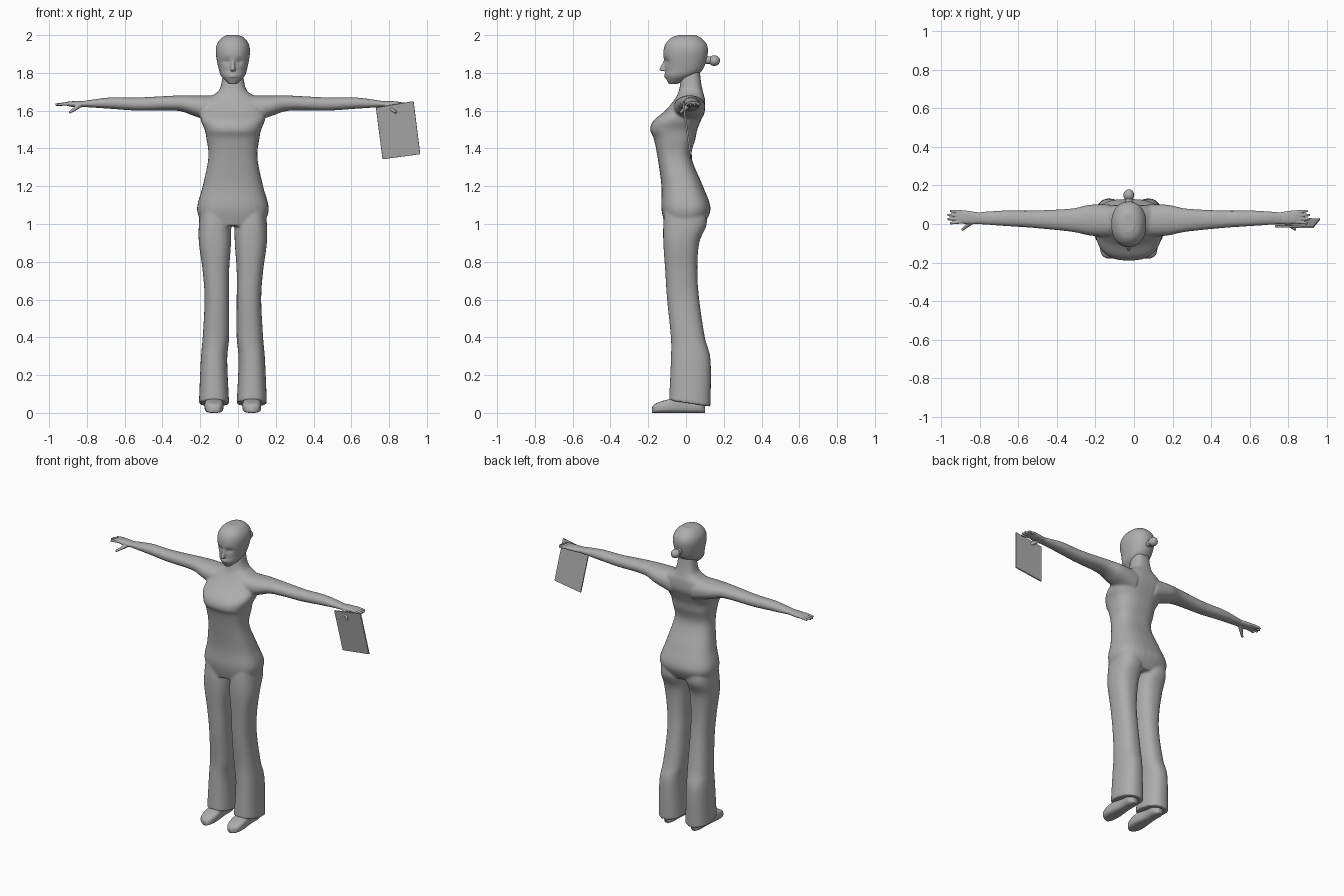
import bpy, bmesh, math
from mathutils import Vector

cube = bpy.data.objects.get("Cube")
if cube:
    bpy.data.objects.remove(cube, do_unlink=True)

CENTRE = -.027          # the figure stands a little to its right
X, Y, Z = range(3)

grey = bpy.data.materials.new("plain grey")
grey.use_nodes = True
grey.diffuse_color = (.42, .42, .42, 1)
grey.node_tree.nodes["Principled BSDF"].inputs["Base Color"].default_value = grey.diffuse_color


def between(before, start, end, after, t):
    """Catmull-Rom blend from start to end."""
    bend = 3 * (start - end) + after - before
    curve = 2 * before - 5 * start + 4 * end - after
    return start + t / 2 * (end - before + t * (curve + t * bend))


def smooth_rows(rows, steps=6):
    """Pass a smooth curve through the section rows."""
    padded = [rows[0], *rows, rows[-1]]
    result = []
    for group in zip(padded, padded[1:], padded[2:], padded[3:]):
        for step in range(steps):
            result.append([between(*values, step / steps) for values in zip(*group)])
    return result + [rows[-1]]


def rounded(angle_part, low, high, power):
    """Superellipse coordinate between a low and a high limit."""
    reach = math.copysign(abs(angle_part) ** (2 / power), angle_part)
    return (low + high) / 2 + (high - low) / 2 * reach


def loft(bm, axis, rows, power=2.2, side=1, sides=32):
    """Skin rounded sections; a row is position, low, high, low, high."""
    u_axis, v_axis = [k for k in (X, Y, Z) if k != axis]
    rings = []
    for position, u_low, u_high, v_low, v_high in smooth_rows(rows):
        ring = []
        for k in range(sides):
            angle = math.tau * k / sides
            point = Vector()
            point[axis] = position
            point[u_axis] = rounded(math.cos(angle), u_low, u_high, power)
            point[v_axis] = rounded(math.sin(angle), v_low, v_high, power)
            point.x *= side
            ring.append(bm.verts.new(point))
        rings.append(ring)
    for lower, upper in zip(rings, rings[1:]):
        for k in range(sides):
            bm.faces.new((lower[k - 1], lower[k], upper[k], upper[k - 1]))
    bm.faces.new(rings[0])
    bm.faces.new(rings[-1])
    return [vert for ring in rings for vert in ring]


def symmetric(rows):
    """Expand height, half width, front, back into full section rows."""
    return [(height, -half, half, front, back) for height, half, front, back in rows]


def ball(bm, centre, size):
    sphere = bmesh.ops.create_uvsphere(bm, u_segments=24, v_segments=16, radius=1)
    for vert in sphere["verts"]:
        vert.co = Vector(c + p * s for c, p, s in zip(centre, vert.co, size))


def finger(bm, root, tip, thick, thin):
    """Tapered tube with a round tip."""
    root, tip = Vector(root), Vector(tip)
    matrix = (tip - root).to_track_quat('Z', 'Y').to_matrix().to_4x4()
    matrix.translation = (root + tip) / 2
    bmesh.ops.create_cone(bm, cap_ends=True, segments=12, radius1=thick, radius2=thin,
                          depth=(tip - root).length, matrix=matrix)
    ball(bm, tip, (thin, thin, thin))


def finish(name, bm, voxel=0, relax=0, x=CENTRE, smooth=True):
    """Turn the bmesh into an object, fusing its pieces where asked."""
    bmesh.ops.recalc_face_normals(bm, faces=bm.faces)
    for face in bm.faces:
        face.smooth = smooth
    mesh = bpy.data.meshes.new(name)
    bm.to_mesh(mesh)
    bm.free()
    mesh.materials.append(grey)
    obj = bpy.data.objects.new(name, mesh)
    obj.location.x = x
    bpy.context.collection.objects.link(obj)
    if voxel:
        fuse = obj.modifiers.new("fuse", 'REMESH')
        fuse.mode = 'VOXEL'
        fuse.voxel_size = voxel
        fuse.use_smooth_shade = True
        soften = obj.modifiers.new("soften", 'SMOOTH')
        soften.factor = .5
        soften.iterations = relax
    return obj


# Body: torso and neck, with arms and flared trouser legs fused on
body = bmesh.new()
torso = [(.99, .16, -.11, .09), (1.08, .19, -.13, .13), (1.2, .16, -.13, .09),
         (1.35, .13, -.15, .03), (1.45, .14, -.17, .05), (1.5, .15, -.19, .06),
         (1.55, .17, -.17, .08), (1.6, .17, -.11, .1), (1.66, .14, -.06, .1),
         (1.7, .08, -.04, .09), (1.75, .06, -.03, .08), (1.84, .05, -.03, .07)]
loft(body, Z, symmetric(torso), 2.6)

# Arm rows run outwards, leg rows run down to the hem
arm = [(.08, -.07, .1, 1.53, 1.68), (.2, -.06, .1, 1.57, 1.68), (.3, -.04, .08, 1.6, 1.68),
       (.5, -.02, .07, 1.6, 1.67), (.65, -.01, .07, 1.61, 1.67), (.8, 0, .06, 1.62, 1.65)]
leg = [(1.1, .02, .17, -.11, .1), (1, .01, .18, -.12, .11), (.9, .01, .18, -.12, .07),
       (.75, .02, .16, -.11, .06), (.6, .02, .15, -.1, .07), (.4, .02, .16, -.08, .1),
       (.28, .03, .17, -.08, .13), (.05, .02, .18, -.09, .13)]
for side in (-1, 1):
    loft(body, X, arm, side=side)
    for vert in loft(body, Z, leg, 2.4, side):
        hem = max(0, 1 - vert.co.z / .2)      # the hem drops towards the heel
        vert.co.z -= (vert.co.y - .02) * hem * .2
finish("body", body, .007, 5)

# Head with eye sockets, nose and lips
head = bmesh.new()
skull = [(1.74, .02, -.09, -.05), (1.78, .06, -.11, .04), (1.82, .075, -.11, .09),
         (1.9, .09, -.12, .115), (1.95, .085, -.11, .11), (1.985, .06, -.08, .08),
         (2, .03, -.04, .05)]
for vert in loft(head, Z, symmetric(skull), sides=64):
    if vert.co.y < 0:
        across, up = (abs(vert.co.x) - .035) / .02, (vert.co.z - 1.86) / .016
        vert.co.y += .011 * math.exp(-across ** 2 - up ** 2)
nose = [(1.87, .007, -.115, -.09), (1.82, .013, -.14, -.09), (1.81, .012, -.13, -.09)]
loft(head, Z, symmetric(nose), 2)
for height in (1.78, 1.79):
    ball(head, (0, -.102, height), (.024, .014, .006))
finish("head", head, .004, 3)

# Hair bun on a short tie
bun = bmesh.new()
ball(bun, (0, .15, 1.865), (.028, .03, .028))
ball(bun, (0, .12, 1.867), (.02, .04, .02))
finish("hair_bun", bun)

# Hands: palm, four fingers and a lowered thumb; shoes: flat sole and narrow toe
palm = [(.78, 0, .06, 1.62, 1.65), (.85, 0, .07, 1.62, 1.65), (.89, .01, .07, 1.63, 1.645)]
sole = [(-.18, .08, .11, 0, .03), (-.16, .06, .14, 0, .05), (-.1, .05, .15, 0, .07),
        (0, .06, .14, 0, .09), (.07, .06, .14, 0, .09), (.1, .08, .12, 0, .06)]
for label, side in (("right", -1), ("left", 1)):
    hand = bmesh.new()
    loft(hand, X, palm, 2.4, side)
    for k in range(4):
        spread = k - 1.5
        finger(hand, (side * .87, .037 + spread * .017, 1.637),
               (side * (.936 - spread ** 2 * .006), .036 + spread * .021, 1.632), .01, .007)
    knuckle = Vector((side * .84, -.01, 1.607))
    finger(hand, (side * .81, .016, 1.63), knuckle, .015, .01)
    finger(hand, knuckle, (side * .862, -.028, 1.592), .01, .007)
    finish(label + "_hand", hand, .003, 3)

    shoe = bmesh.new()
    loft(shoe, Y, sole, 3.2, side)
    finish(label + "_shoe", shoe)

# Thin tablet hanging from the left hand, leaning back at the bottom
tablet = bmesh.new()
corners = [(.73, 1.617), (.93, 1.65), (.965, 1.37), (.765, 1.343)]
tablet.faces.new([tablet.verts.new((x, .23 - z * .15, z)) for x, z in corners])
board = finish("tablet", tablet, x=0, smooth=False)
plate = board.modifiers.new("thickness", 'SOLIDIFY')
plate.thickness = .01
plate.offset = 0
edge = board.modifiers.new("rounded edge", 'BEVEL')
edge.width = .003
edge.segments = 2
